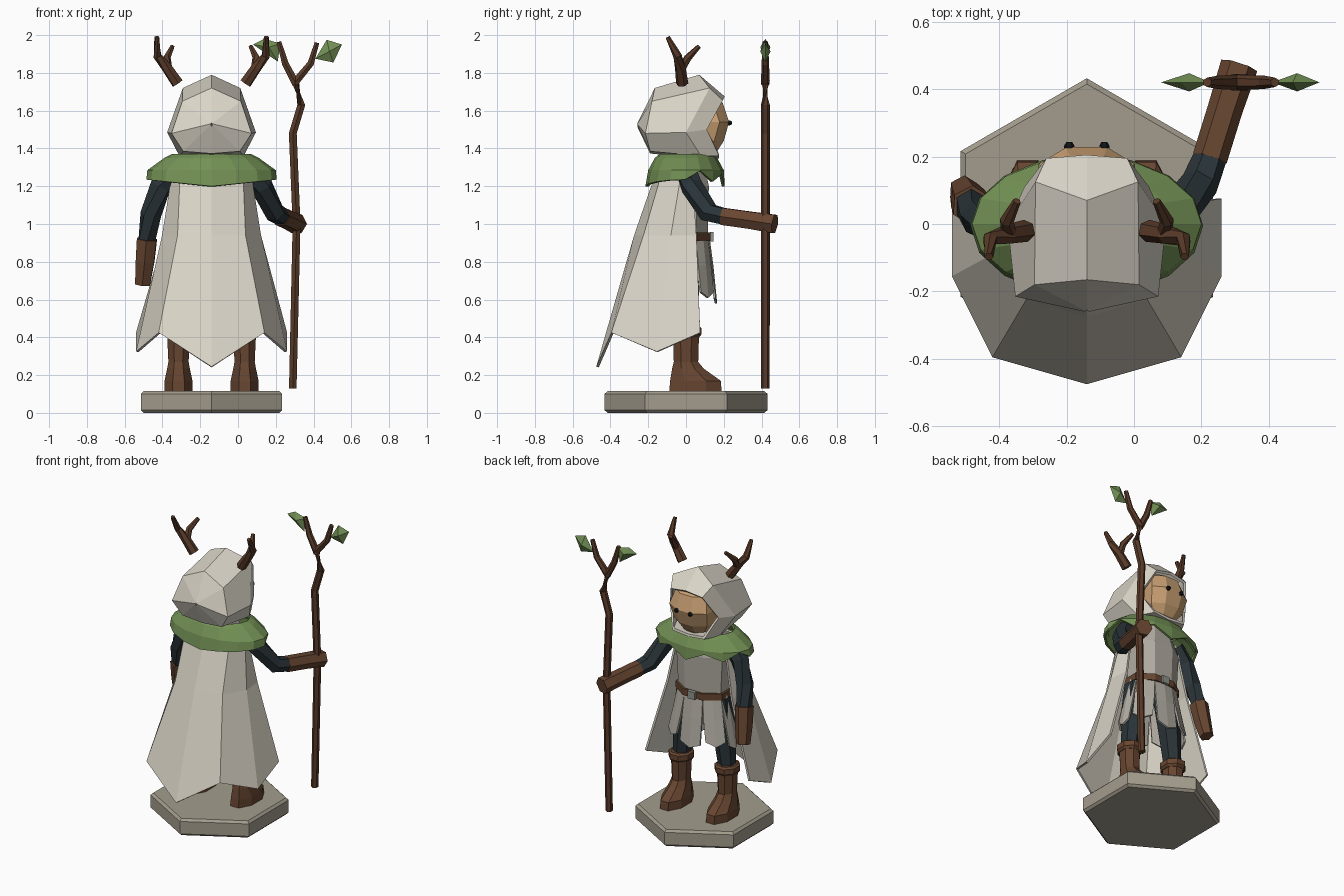
import bpy, bmesh
from math import sin, cos, pi, radians
from mathutils import Vector, Matrix

if "Cube" in bpy.data.objects:
    bpy.data.objects.remove(bpy.data.objects["Cube"], do_unlink=True)

CX = -0.14  # body centre line


def material(name, rgb):
    m = bpy.data.materials.new(name)
    m.use_nodes = True
    m.diffuse_color = (*rgb, 1)
    bsdf = next(n for n in m.node_tree.nodes if n.type == 'BSDF_PRINCIPLED')
    bsdf.inputs["Base Color"].default_value = (*rgb, 1)
    return m


CREAM = material("cream_cloth", (.70, .66, .57))
GREY = material("grey_cloth", (.45, .42, .37))
GREEN = material("leaf_green", (.17, .28, .09))
LEATHER = material("leather", (.135, .06, .03))
WOOD = material("dark_wood", (.10, .043, .022))
DARK = material("dark_sleeve", (.023, .034, .040))
SKIN = material("skin", (.58, .35, .17))
STONE = material("stone", (.37, .335, .27))
BLACK = material("black", (.006, .008, .01))
METAL = material("dull_metal", (.28, .30, .26))


def finish(bm, name, mat, thick=0.0):
    bmesh.ops.recalc_face_normals(bm, faces=bm.faces)
    mesh = bpy.data.meshes.new(name)
    bm.to_mesh(mesh)
    bm.free()
    mesh.materials.append(mat)
    ob = bpy.data.objects.new(name, mesh)
    bpy.context.collection.objects.link(ob)
    if thick:
        sol = ob.modifiers.new("thickness", 'SOLIDIFY')
        sol.thickness, sol.offset = thick, -1
    return ob


def loft(name, rings, mat, caps=True, closed=True, thick=0.0):
    """Skin a list of equally long point rings."""
    bm = bmesh.new()
    rows = [[bm.verts.new(p) for p in r] for r in rings]
    n = len(rows[0])
    for a, b in zip(rows, rows[1:]):
        for i in range(n if closed else n - 1):
            j = (i + 1) % n
            bm.faces.new((a[i], a[j], b[j], b[i]))
    if caps:
        bm.faces.new(rows[0])
        bm.faces.new(rows[-1])
    return finish(bm, name, mat, thick)


def oval(x, y, z, rx, ry, n=8, turn=0.5):
    return [(x + rx * cos(2 * pi * (i + turn) / n),
             y + ry * sin(2 * pi * (i + turn) / n), z) for i in range(n)]


def tube(name, path, radii, mat, n=6):
    """Faceted limb or branch through a few points."""
    pts = [Vector(p) for p in path]
    rings = []
    for i, p in enumerate(pts):
        t = pts[min(i + 1, len(pts) - 1)] - pts[max(i - 1, 0)]
        q = t.to_track_quat('Z', 'X')
        rings.append([p + q @ Vector(c) for c in oval(0, 0, 0, radii[i], radii[i], n)])
    return loft(name, rings, mat)


def half_rows(row):
    """Mirror a centre-to-side row into a full row around CX."""
    left = [(CX - x, y, z) for x, y, z in reversed(row) if x > 0]
    return left + [(CX + x, y, z) for x, y, z in row]


def box(name, centre, size, mat):
    bm = bmesh.new()
    bmesh.ops.create_cube(bm, size=1, matrix=Matrix.Translation(centre) @ Matrix.Diagonal((*size, 1)))
    return finish(bm, name, mat)


# Hexagonal base with chamfered rims
loft("base", [oval(CX, 0, z, r, r, 6) for z, r in
              ((0, .415), (.015, .432), (.1, .432), (.115, .415))], STONE)

# Boots, cuffs and trousers
for side, word in ((-1, "right"), (1, "left")):
    x = CX + side * .175
    loft(word + "_boot", [oval(x, y, z, rx, ry, 8) for y, z, rx, ry in
         ((.05, .115, .08, .15), (.05, .17, .08, .145), (.01, .235, .065, .09),
          (0, .27, .058, .07), (0, .43, .066, .075))], LEATHER)
    loft(word + "_boot_cuff", [oval(x, 0, z, r, r + .008, 8) for z, r in
         ((.40, .068), (.415, .08), (.45, .08), (.46, .066))], LEATHER)
    tube(word + "_trouser", [(x, 0, .42), (x - side * .03, 0, .72), (x - side * .06, 0, .9)],
         (.055, .075, .08), DARK)

# Tunic body, belt and buckle
loft("tunic", [oval(CX, .01, z, rx, ry) for z, rx, ry in
     ((.88, .175, .115), (.95, .175, .115), (1.2, .19, .12), (1.34, .12, .09))], GREY)
loft("belt", [oval(CX, .01, z, .192, .13) for z in (.91, .955)], LEATHER)
box("buckle", (CX, .136, .932), (.055, .02, .05), METAL)

# Skirt of separate flared panels
PANELS = 8
for k in range(PANELS):
    def rim(t, rx, ry, z):
        a = 2 * pi * (k + t) / PANELS + pi / PANELS
        return (CX + rx * cos(a), .01 + ry * sin(a), z)
    low = .58 if k % 2 else .61
    loft(f"skirt_panel_{k}", [[rim(t, .178, .115, .93) for t in (0, .5, 1)],
                              [rim(t, .21, .135, .78) for t in (.04, .5, .96)],
                              [rim(t, .245, .155, low + d) for t, d in ((.1, .03), (.5, 0), (.9, .03))]],
         GREY, caps=False, closed=False, thick=.012)

# Long cape, open at the front
loft("cape", [half_rows(r) for r in (
    [(0, -.15, 1.3), (.165, -.12, 1.3), (.205, -.02, 1.3), (.18, .03, 1.3)],
    [(0, -.275, .94), (.18, -.225, .94), (.262, -.08, .94), (.25, .055, .94)],
    [(0, -.475, .245), (.28, -.395, .425), (.4, -.155, .325), (.4, .075, .425)])],
     CREAM, caps=False, closed=False, thick=.014)

# Shoulder mantle, zigzag hem at the front and sides
N = 16
hem = []
for i, (x, y, z) in enumerate(oval(CX, -.005, 1.2, .345, .21, N, 0)):
    zig = .05 * (i % 2) if i <= N // 2 else 0
    lift = .035 * abs(cos(2 * pi * i / N))
    hem.append((x, y, z + zig + lift))
loft("mantle", [oval(CX, 0, 1.37, .21, .14, N, 0), oval(CX, 0, 1.35, .25, .165, N, 0),
                oval(CX, 0, 1.285, .34, .2, N, 0), hem],
     GREEN, caps=False, thick=.015)

# Head and eyes
head = []
for z, rx, front in ((1.33, .07, .1), (1.385, .09, .165), (1.44, .13, .2),
                     (1.54, .15, .228), (1.64, .12, .195), (1.7, .07, .1)):
    head.append([(CX + sx * rx, y, z) for sx, y in
                 ((-.4, front), (.4, front), (.95, front - .05), (1, .02),
                  (.6, -.08), (-.6, -.08), (-1, .02), (-.95, front - .05))])
loft("head", head, SKIN)
for side, word in ((-1, "right"), (1, "left")):
    x = CX + side * .052
    tube(word + "_eye", [(x, .215, 1.535), (x, .232, 1.535), (x, .243, 1.535)],
         (.015, .015, .009), BLACK)


# Faceted hood: rings run from crown to chin, back to front
def hood_ring(crown, *sides):
    right = [(CX + x, y, z) for x, y, z in sides]
    left = [(CX - x, y, z) for x, y, z in reversed(sides)]
    x, y, z = sides[-1]
    return [(CX, *crown)] + right + [(CX, y, z - .012)] + left


loft("hood", [
    hood_ring((-.255, 1.535), (.004, -.257, 1.533), (.006, -.26, 1.53), (.004, -.257, 1.525)),
    hood_ring((-.165, 1.72), (.155, -.18, 1.65), (.212, -.215, 1.48), (.15, -.19, 1.385)),
    hood_ring((.07, 1.79), (.152, .125, 1.72), (.235, 0, 1.485), (.17, .08, 1.36)),
    hood_ring((.205, 1.675), (.12, .195, 1.655), (.185, .11, 1.5), (.12, .175, 1.36))],
     CREAM, caps=False, thick=.018)

# Antlers
for side, word in ((-1, "right"), (1, "left")):
    def at(x, y, z):
        return (CX + side * x, y, z)
    tube(word + "_antler", [at(.18, -.02, 1.745), at(.235, -.03, 1.825), at(.287, -.045, 1.89),
                            at(.29, -.097, 1.99)], (.033, .029, .023, .013), WOOD)
    tube(word + "_antler_tine", [at(.23, -.03, 1.815), at(.237, .01, 1.88), at(.207, .068, 1.94)],
         (.024, .021, .012), WOOD)

# Arms and bracers
tube("right_sleeve", [(-.33, 0, 1.29), (-.41, 0, 1.2), (-.462, .02, 1.05), (-.485, .06, .9)],
     (.06, .06, .056, .05), DARK)
tube("right_bracer", [(-.482, .055, .92), (-.492, .075, .8), (-.505, .1, .68)],
     (.06, .056, .045), LEATHER)
tube("left_sleeve", [(.05, 0, 1.29), (.125, .03, 1.2), (.195, .12, 1.06), (.235, .22, 1.035)],
     (.06, .06, .056, .048), DARK)
tube("left_bracer", [(.225, .195, 1.04), (.27, .34, 1.02), (.312, .47, 1.0)],
     (.052, .052, .056), LEATHER)

# Forked staff
SY = .42
tube("staff", [(.29, SY, .13), (.31, SY, 1.0), (.29, SY, 1.48), (.335, SY, 1.63), (.302, SY, 1.76)],
     (.023, .024, .024, .024, .024), WOOD)
tube("staff_fork_inner", [(.308, SY, 1.74), (.25, SY, 1.85), (.217, SY, 1.965)], (.023, .02, .014), WOOD)
tube("staff_fork_outer", [(.298, SY, 1.745), (.385, SY, 1.85), (.418, SY, 1.96)], (.023, .02, .014), WOOD)


# Leaves: diamonds with raised centres
def leaf(name, outline):
    bm = bmesh.new()
    cx = sum(p[0] for p in outline) / 4
    cz = sum(p[1] for p in outline) / 4
    rim = [bm.verts.new((x, SY, z)) for x, z in outline]
    for d in (-.027, .027):
        tip = bm.verts.new((cx, SY + d, cz))
        for i in range(4):
            bm.faces.new((rim[i], rim[(i + 1) % 4], tip))
    finish(bm, name, GREEN)


leaf("inner_leaf", [(.08, 1.95), (.14, 1.98), (.225, 1.955), (.21, 1.86)])
leaf("outer_leaf", [(.41, 1.875), (.47, 1.975), (.55, 1.95), (.505, 1.855)])
